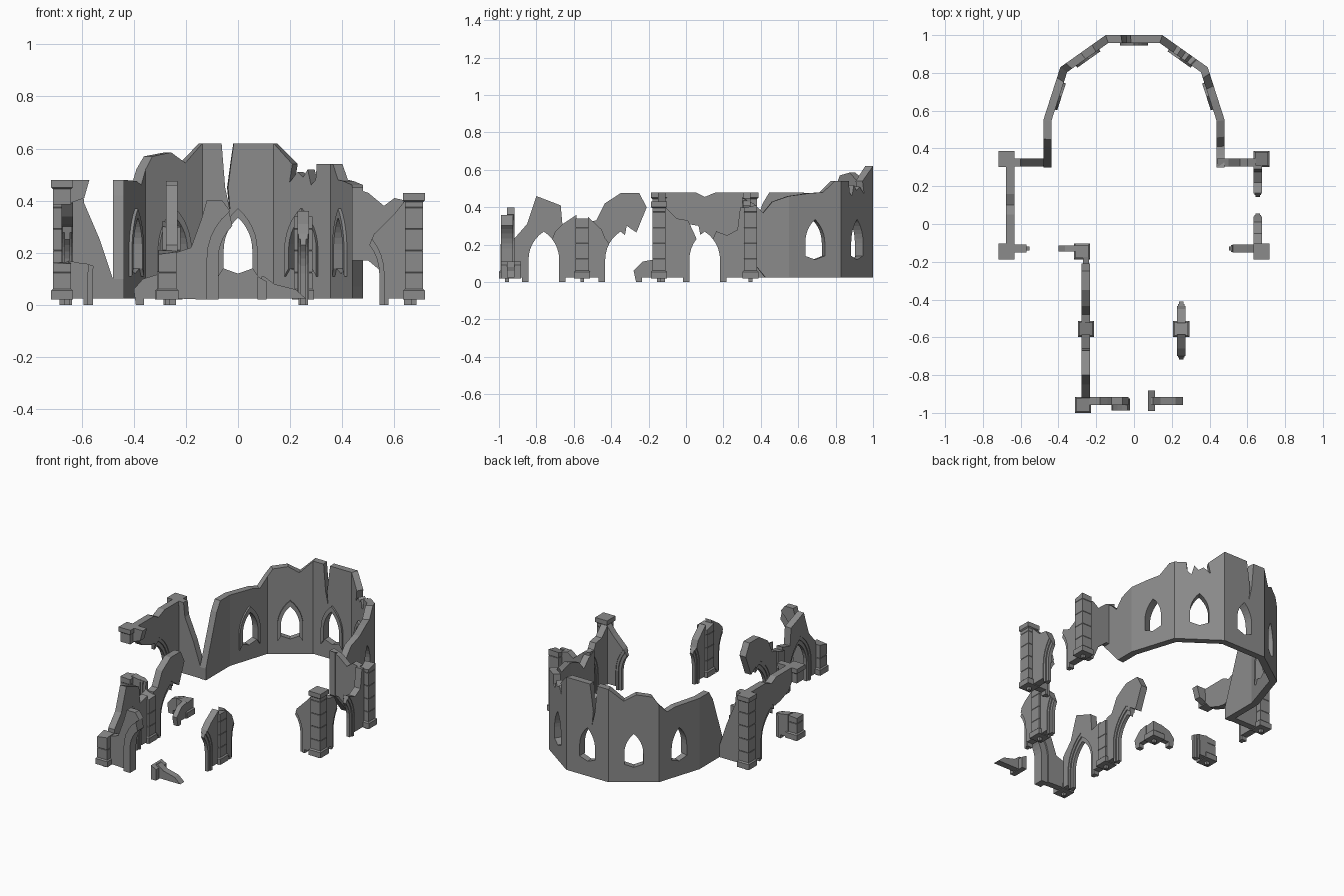
import bpy, bmesh, math, random
from mathutils import Vector

if "Cube" in bpy.data.objects:
    bpy.data.objects.remove(bpy.data.objects["Cube"])
random.seed(4)

stone = bpy.data.materials.new("dark_stone")
stone.diffuse_color = (.26, .26, .26, 1)
stone.use_nodes = True
stone.node_tree.nodes["Principled BSDF"].inputs["Base Color"].default_value = stone.diffuse_color


def make(name, bm):
    bmesh.ops.recalc_face_normals(bm, faces=bm.faces[:])
    me = bpy.data.meshes.new(name)
    bm.to_mesh(me)
    bm.free()
    me.materials.append(stone)
    ob = bpy.data.objects.new(name, me)
    bpy.context.collection.objects.link(ob)
    return ob


def prism(name, front, back):
    """Solid between two matching outlines of 3D points."""
    bm = bmesh.new()
    a = [bm.verts.new(p) for p in front]
    b = [bm.verts.new(p) for p in back]
    bm.faces.new(a)
    bm.faces.new(b[::-1])
    for i in range(len(a)):
        j = (i + 1) % len(a)
        bm.faces.new((a[i], b[i], b[j], a[j]))
    return make(name, bm)


def slab(name, pts, origin, d, t0, t1):
    """Upright (u, z) outline along d through origin, from depth t0 to t1."""
    o, d = Vector((*origin, 0)), Vector((*d, 0)).normalized()
    n = Vector((d.y, -d.x, 0))
    pos = lambda t: [o + d * u + n * t + Vector((0, 0, z)) for u, z in pts]
    return prism(name, pos(t0), pos(t1))


def arch(w, z0, spring, apex, n=6):
    """Pointed arch path, left foot to right foot; the apex is index n + 1."""
    h = apex - spring
    r = (w * w + h * h) / (2 * w)
    top = math.atan2(h, r - w)
    side = [(w - r + r * math.cos(top * i / n), spring + r * math.sin(top * i / n)) for i in range(n + 1)]
    side[-1] = (0, apex)
    right = [(w, z0)] + side
    return [(-u, z) for u, z in right] + right[-2::-1]


def ring(name, outer, inner, origin, d, t0, t1):
    return slab(name, outer + inner[::-1], origin, d, t0, t1)


X, Y = (1, 0), (0, 1)
OPEN = arch(.115, .025, .12, .325)
OUT, MID, INN = arch(.117, 0, .12, .328), arch(.1, 0, .12, .30), arch(.082, 0, .12, .27)


def bay(name, origin, d, a, b, outline):
    """Broken wall around arch points a..b, with two stepped arch orders."""
    slab(name + "_wall", OPEN[a:b] + outline, origin, d, -.022, .022)
    ring(name + "_arch", OUT[a:b], MID[a:b], origin, d, -.018, .018)
    ring(name + "_inner_arch", MID[a:b], INN[a:b], origin, d, -.011, .011)


def pillar(name, x, y, top, z0=.02, cap=False, base=True):
    """Square stone pillar with grooved joints, base block, cap or broken top."""
    prof = [(.0425, z0), (.0425, z0 + .035), (.035, z0 + .042)] if base else [(.035, z0)]
    end = top - .035 if cap else top
    z = .125
    while z < end - .02:
        if z > z0 + .05:
            prof += [(.035, z - .002), (.0335, z), (.035, z + .002)]
        z += .083
    prof += [(.035, end)]
    if cap:
        prof += [(.0425, end + .006), (.0425, top)]
    bm = bmesh.new()
    rows = [[bm.verts.new((x + sx * r, y + sy * r, z)) for sx, sy in
             ((-1, -1), (1, -1), (1, 1), (-1, 1))] for r, z in prof]
    if not cap:
        for v in rows[-1]:
            v.co.z += random.uniform(-.015, .015)
    for p, q in zip(rows, rows[1:]):
        for i in range(4):
            bm.faces.new((p[i], p[(i + 1) % 4], q[(i + 1) % 4], q[i]))
    bm.faces.new(rows[0][::-1])
    bm.faces.new(rows[-1])
    make(name, bm)
    if base:  # foot peg
        slab(name + "_peg", [(-.01, 0), (.01, 0), (.01, .03), (-.01, .03)], (x, y), X, -.01, .01)


# Pillars
pillar("transept_pillar_back_left", -.675, .345, .48, cap=True)
pillar("transept_pillar_front_left", -.675, -.145, .17)
pillar("transept_pillar_front_left_top", -.675, -.145, .48, z0=.385, cap=True, base=False)
pillar("transept_pillar_back_right", .675, .345, .40)
pillar("transept_pillar_front_right", .675, -.145, .43, cap=True)
pillar("crossing_pillar", -.275, -.145, .12)
pillar("nave_pillar_left", -.255, -.555, .31)
pillar("nave_pillar_right", .25, -.555, .33)
pillar("front_corner_pillar", -.27, -.9575, .20)

# Left nave wall
bay("nave_left_front", (-.255, -.76), Y, 0, 15,
    [(.175, .025), (.175, .32), (.1, .30), (.09, .41), (-.04, .46), (-.09, .31), (-.16, .23), (-.17, .025)])
bay("nave_left_back", (-.255, -.35), Y, 0, 9,
    [(.085, .265), (.14, .40), (.10, .475), (0, .475), (-.085, .42), (-.13, .33), (-.175, .32), (-.175, .025)])
slab("nave_left_stub", [(.083, 0), (.115, 0), (.115, .025), (.175, .025), (.175, .12), (.12, .11), (.07, .06)],
     (-.255, -.35), Y, -.016, .016)

# Right nave pillar with its two arch springings
bay("nave_right_front", (.25, -.76), Y, 9, 15, [(.175, .025), (.175, .36), (.1, .31)])
bay("nave_right_back", (.25, -.35), Y, 0, 5, [(-.10, .28), (-.175, .35), (-.175, .025)])

# Left transept: side wall, front remnants
bay("transept_left_side", (-.655, .10), Y, 6, 15,
    [(.21, .025), (.21, .48), (.06, .48), (0, .455), (-.05, .48), (-.21, .48), (-.21, .39), (-.17, .34), (-.09, .31)])
slab("transept_left_front_top", [(-.17, .39), (-.17, .48), (-.095, .48), (-.115, .41)], (-.475, -.13), X, -.021, .021)
bay("transept_left_front", (-.475, -.13), X, 0, 3, [(-.125, .16), (-.175, .17), (-.175, .025)])
slab("crossing_stub", [(.075, .06), (.083, 0), (.115, 0), (.115, .025), (.175, .025), (.175, .12), (.11, .10)],
     (-.475, -.13), X, -.016, .016)

# Right transept: side and front remnants
bay("transept_right_side_front", (.655, .10), Y, 0, 6, [(-.09, .33), (-.15, .34), (-.21, .40), (-.21, .025)])
bay("transept_right_side_back", (.655, .10), Y, 9, 15, [(.21, .025), (.21, .40), (.19, .40), (.175, .28), (.12, .25)])
bay("transept_right_front", (.46, -.13), X, 9, 15, [(.18, .025), (.18, .40), (.14, .35), (.09, .30)])

# Walls joining transept and apse
slab("transept_back_wall_left", [(-.645, .025), (-.44, .025), (-.44, .10), (-.48, .10), (-.53, .25), (-.59, .39),
     (-.60, .48), (-.645, .48)], (0, .325), X, -.021, .021)
slab("transept_back_wall_right", [(.44, .17), (.50, .17), (.56, .12), (.60, .025), (.645, .025), (.645, .40),
     (.60, .41), (.56, .38), (.50, .43), (.44, .45)], (0, .325), X, -.021, .021)

# Front wall with broken doorway
DO, DI = arch(.12, .02, .18, .38), arch(.075, .02, .18, .32)
slab("front_wall_left", DO[:7] + [(-.03, .36), (-.06, .40), (-.12, .40), (-.14, .33), (-.18, .22), (-.24, .20),
     (-.24, .025)], (0, -.937), X, -.021, .021)
ring("door_arch", DO[:7], DI[:7], (0, -.945), X, -.02, .043)
slab("front_wall_right", [(.09, .025), (.26, .025), (.22, .06), (.14, .08), (.10, .11), (.09, .11)],
     (0, -.937), X, -.021, .021)
slab("door_jamb_right", [(.075, .02), (.11, .02), (.11, .09), (.075, .11)], (0, -.937), X, -.055, .052)

# Apse: mitred facets, each top outline given as (fraction along facet, z)
P = [Vector(p) for p in ((-.48, .30), (-.48, .55), (-.39, .83), (-.15, 1), (.15, 1), (.39, .83), (.48, .55), (.48, .30))]
T = .042
dirs = [(b - a).normalized() for a, b in zip(P, P[1:])]
norms = [Vector((d.y, -d.x)) for d in dirs]
Q = []
for i, p in enumerate(P):
    n0, n1 = norms[max(i - 1, 0)], norms[min(i, 6)]
    m = (n0 + n1).normalized()
    Q.append(p + m * T / m.dot(n0))
BASE = [(1, .025), (0, .025)]
tops = [
    [(0, .10), (.45, .42), (.6, .48), (1, .48)],
    [(0, .48), (.6, .475), (.8, .46), (1, .52)],
    [(0, .52), (.12, .57), (.45, .585), (.7, .545), (1, .62)],
    [(0, .62), (.27, .62), (.32, .45), (.39, .36), (.36, .45), (.41, .56), (.44, .62), (1, .62)],
    [(0, .62), (.33, .54), (.28, .47), (.42, .51), (.52, .49), (.6, .52), (.66, .46), (.74, .48), (.76, .54), (1, .54)],
    [(0, .54), (.12, .54), (.35, .48), (.6, .475), (1, .46)],
    [(0, .46), (.35, .43), (.55, .37), (.75, .42), (1, .45)]]
for i, top in enumerate(tops):
    base = [(1, .17), (.65, .07), (.5, .025), (0, .025)] if i == 6 else BASE
    lift = lambda a, b: [(*a.lerp(b, f), z) for f, z in top + base]
    wall = prism(f"apse_wall_{i + 1}", lift(P[i], P[i + 1]), lift(Q[i], Q[i + 1]))
    if 0 < i < 6:
        # lancet window opening and its inner frame
        mid, d = (P[i] + P[i + 1]) / 2, dirs[i]
        hole = arch(.055, .14, .21, .335)
        cutter = slab("window_cutter", hole + [(0, .12)], mid, d, -.05, .1)
        cutter.hide_render = True
        mod = wall.modifiers.new("window", "BOOLEAN")
        mod.operation, mod.solver, mod.object = "DIFFERENCE", "EXACT", cutter
        bpy.context.view_layer.objects.active = wall
        bpy.ops.object.modifier_apply(modifier=mod.name)
        bpy.data.objects.remove(cutter)
        ring(f"window_frame_{i}", arch(.075, .11, .21, .37), hole, mid, d, T - .005, T + .012)
